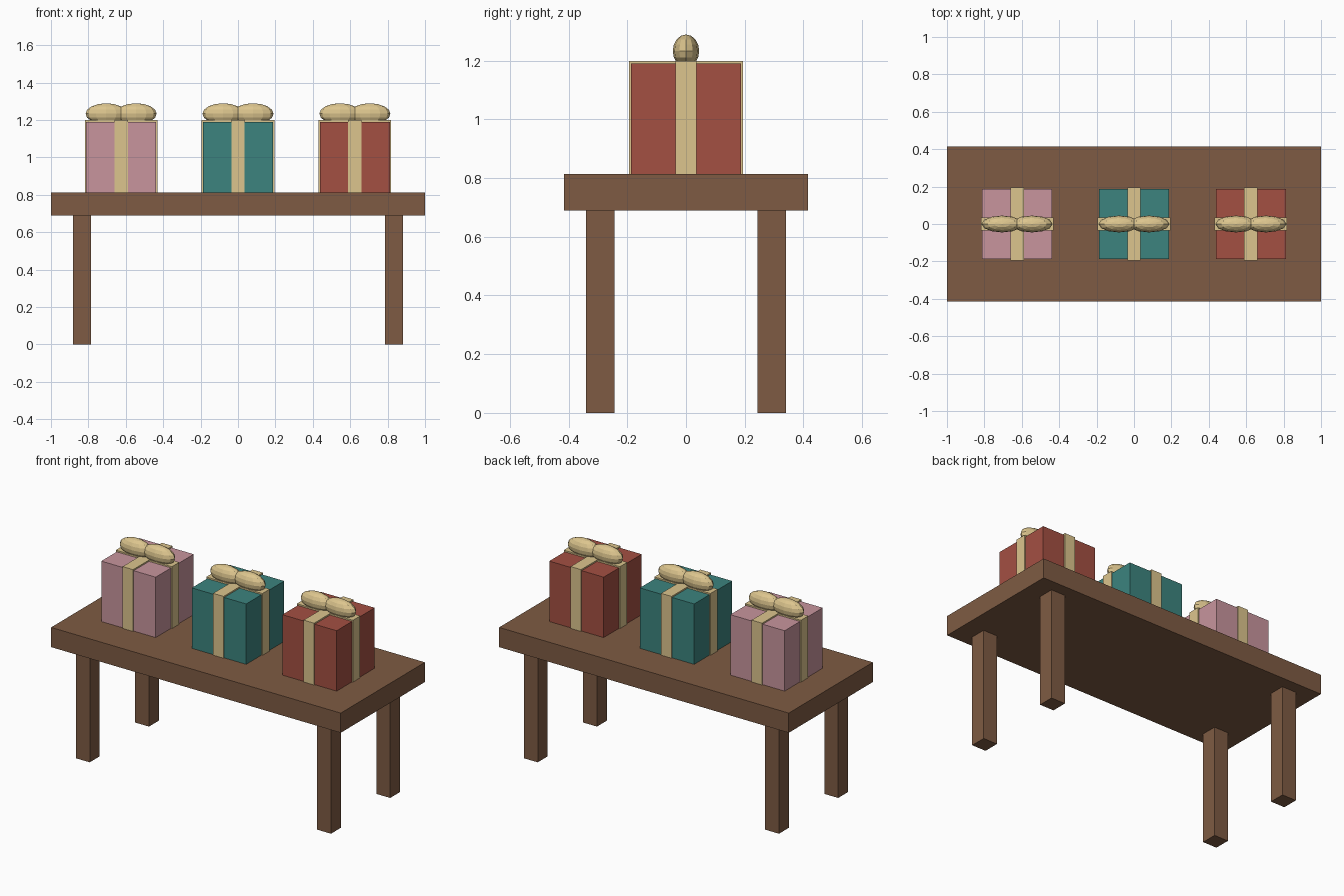
import bpy

if "Cube" in bpy.data.objects:
    bpy.data.objects.remove(bpy.data.objects["Cube"])


def material(name, rgb):
    m = bpy.data.materials.new(name)
    m.diffuse_color = (*rgb, 1)
    m.use_nodes = True
    m.node_tree.nodes["Principled BSDF"].inputs["Base Color"].default_value = m.diffuse_color
    return m


wood = material("wood", (0.21, 0.105, 0.056))
gold = material("ribbon_gold", (0.72, 0.56, 0.27))
wraps = {
    "left": (-0.625, material("pink_wrap", (0.58, 0.30, 0.34))),
    "middle": (0.0, material("teal_wrap", (0.045, 0.23, 0.21))),
    "right": (0.625, material("red_wrap", (0.37, 0.08, 0.055))),
}


def box(name, lo, hi, mat):
    """Axis-aligned block between two corners."""
    bpy.ops.mesh.primitive_cube_add(size=1, location=[(a + b) / 2 for a, b in zip(lo, hi)])
    o = bpy.context.object
    o.name = name
    o.scale = [b - a for a, b in zip(lo, hi)]
    o.data.materials.append(mat)
    return o


# Table
TOP = 0.813
box("table_top", (-1, -0.415, 0.69), (1, 0.415, TOP), wood)
for sx, side in ((-1, "left"), (1, "right")):
    for sy, end in ((-1, "front"), (1, "back")):
        x, y = sx * 0.833, sy * 0.292
        box(f"{end}_{side}_leg", (x - 0.048, y - 0.049, 0), (x + 0.048, y + 0.049, 0.69), wood)

# Wrapped gifts with crossed ribbons and two-lobed bows
H, R, W = 0.1875, 0.194, 0.036
for side, (x, wrap) in wraps.items():
    box(f"{side}_gift_box", (x - H, -H, TOP), (x + H, H, TOP + 0.377), wrap)
    box(f"{side}_ribbon_across", (x - R, -W, TOP), (x + R, W, 1.199), gold)
    box(f"{side}_ribbon_along", (x - W, -R, TOP), (x + W, R, 1.199), gold)
    for s, lobe in ((-1, "left"), (1, "right")):
        bpy.ops.mesh.primitive_uv_sphere_add(segments=12, ring_count=8, radius=1,
                                             location=(x + s * 0.08, 0, 1.233))
        o = bpy.context.object
        o.name = f"{side}_bow_{lobe}_lobe"
        o.scale = (0.11, 0.045, 0.056)
        o.data.materials.append(gold)
